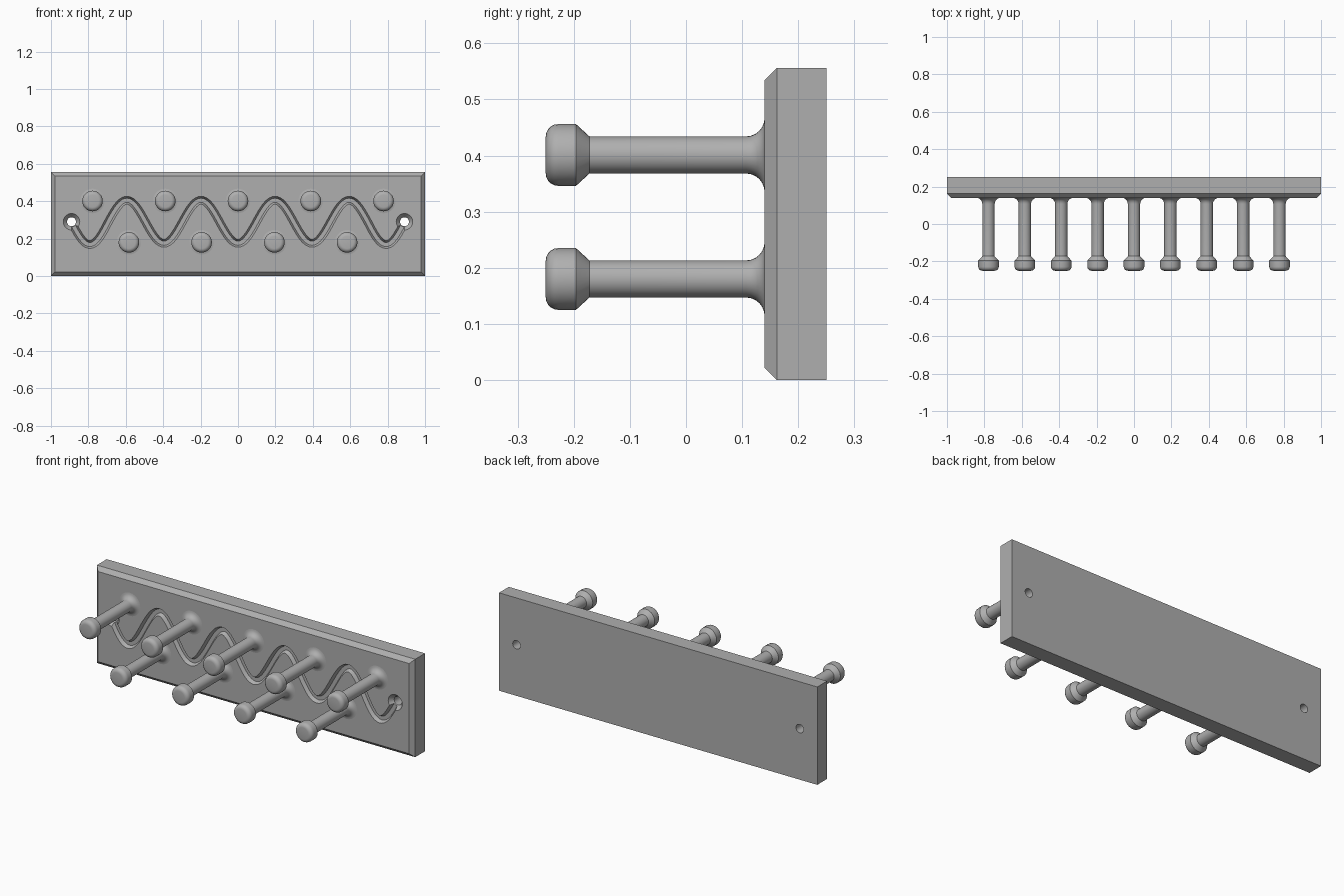
import bpy, bmesh, math
from mathutils import Vector

if "Cube" in bpy.data.objects:
    bpy.data.objects.remove(bpy.data.objects["Cube"], do_unlink=True)

FRONT, BACK, HEIGHT = 0.14, 0.25, 0.556

grey = bpy.data.materials.new("plain grey")
grey.use_nodes = True
colour = (0.43, 0.43, 0.43, 1)
grey.diffuse_color = colour
grey.node_tree.nodes["Principled BSDF"].inputs["Base Color"].default_value = colour


def make_object(name, bm):
    bmesh.ops.recalc_face_normals(bm, faces=bm.faces)
    mesh = bpy.data.meshes.new(name)
    bm.to_mesh(mesh)
    bm.free()
    mesh.materials.append(grey)
    obj = bpy.data.objects.new(name, mesh)
    bpy.context.collection.objects.link(obj)
    return obj


def activate(obj):
    bpy.ops.object.select_all(action='DESELECT')
    obj.select_set(True)
    bpy.context.view_layer.objects.active = obj


def lathe(name, profile, x, z, steps=28):
    """Spin (radius, y) points around an axis running front to back."""
    bm = bmesh.new()
    verts = [bm.verts.new((x + r, y, z)) for r, y in profile]
    edges = [bm.edges.new(pair) for pair in zip(verts, verts[1:])]
    bmesh.ops.spin(bm, geom=verts + edges, cent=(x, 0, z), axis=(0, 1, 0),
                   angle=math.tau, steps=steps)
    bmesh.ops.remove_doubles(bm, verts=bm.verts, dist=0.0001)
    return make_object(name, bm)


def cut(target, cutter):
    mod = target.modifiers.new("cut", 'BOOLEAN')
    mod.operation = 'DIFFERENCE'
    mod.solver = 'EXACT'
    mod.object = cutter
    activate(target)
    bpy.ops.object.modifier_apply(modifier=mod.name)
    bpy.data.objects.remove(cutter, do_unlink=True)


# Backboard with chamfered front edges
bm = bmesh.new()
bmesh.ops.create_cube(bm, size=1)
for v in bm.verts:
    v.co = (v.co.x * 2, FRONT if v.co.y < 0 else BACK, (v.co.z + 0.5) * HEIGHT)
front_edges = [e for e in bm.edges if all(v.co.y < 0.2 for v in e.verts)]
bmesh.ops.bevel(bm, geom=front_edges, offset=0.022, segments=1, affect='EDGES')
board = make_object("backboard", bm)


# Wavy groove, swept along a cosine with slightly deeper end dips
def wave(x):
    swing = 0.122 if abs(x) > 0.69 else 0.115
    return Vector((x, 0, 0.29 - swing * math.cos(math.tau * x / 0.396)))


section = [(-0.021, -0.02), (0.021, -0.02), (0.021, 0), (0.011, 0.02), (-0.011, 0.02), (-0.021, 0)]
count = 180
bm = bmesh.new()
rings = []
for i in range(count + 1):
    x = -0.889 + 1.778 * i / count
    along = (wave(x + 0.001) - wave(x - 0.001)).normalized()
    side = Vector((-along.z, 0, along.x))
    rings.append([bm.verts.new(wave(x) + side * s + Vector((0, FRONT + d, 0))) for s, d in section])
for a, b in zip(rings, rings[1:]):
    for j in range(len(section)):
        k = (j + 1) % len(section)
        bm.faces.new((a[j], a[k], b[k], b[j]))
bm.faces.new(rings[0])
bm.faces.new(rings[-1])
cut(board, make_object("groove_cutter", bm))

# Countersunk screw holes
hole = [(0, 0.1), (0.044, 0.1), (0.044, FRONT), (0.024, 0.165), (0.024, 0.3), (0, 0.3)]
for x in (-0.89, 0.89):
    cut(board, lathe("hole_cutter", hole, x, 0.29))

# Peg profile: flared foot, shaft, conical neck and rounded head
peg = [(0, 0.15), (0.066, 0.15)]
peg += [(0.066 - 0.033 * math.sin(t), 0.107 + 0.033 * math.cos(t))
        for t in [math.pi / 2 * i / 6 for i in range(7)]]
peg += [(0.033, -0.172), (0.055, -0.196)]
peg += [(0.033 + 0.022 * math.cos(t), -0.228 - 0.022 * math.sin(t))
        for t in [math.pi / 2 * i / 5 for i in range(6)]]
peg += [(0, -0.25)]

pegs = []
for row, number, z in (("upper", 5, 0.401), ("lower", 4, 0.18)):
    for i in range(number):
        x = 0.389 * (i - (number - 1) / 2)
        pegs.append(lathe(f"{row}_peg_{i + 1}", peg, x, z))

# Smooth the round surfaces, keep the crisp edges
for obj in [board] + pegs:
    activate(obj)
    bpy.ops.object.shade_smooth_by_angle(angle=math.radians(30))
